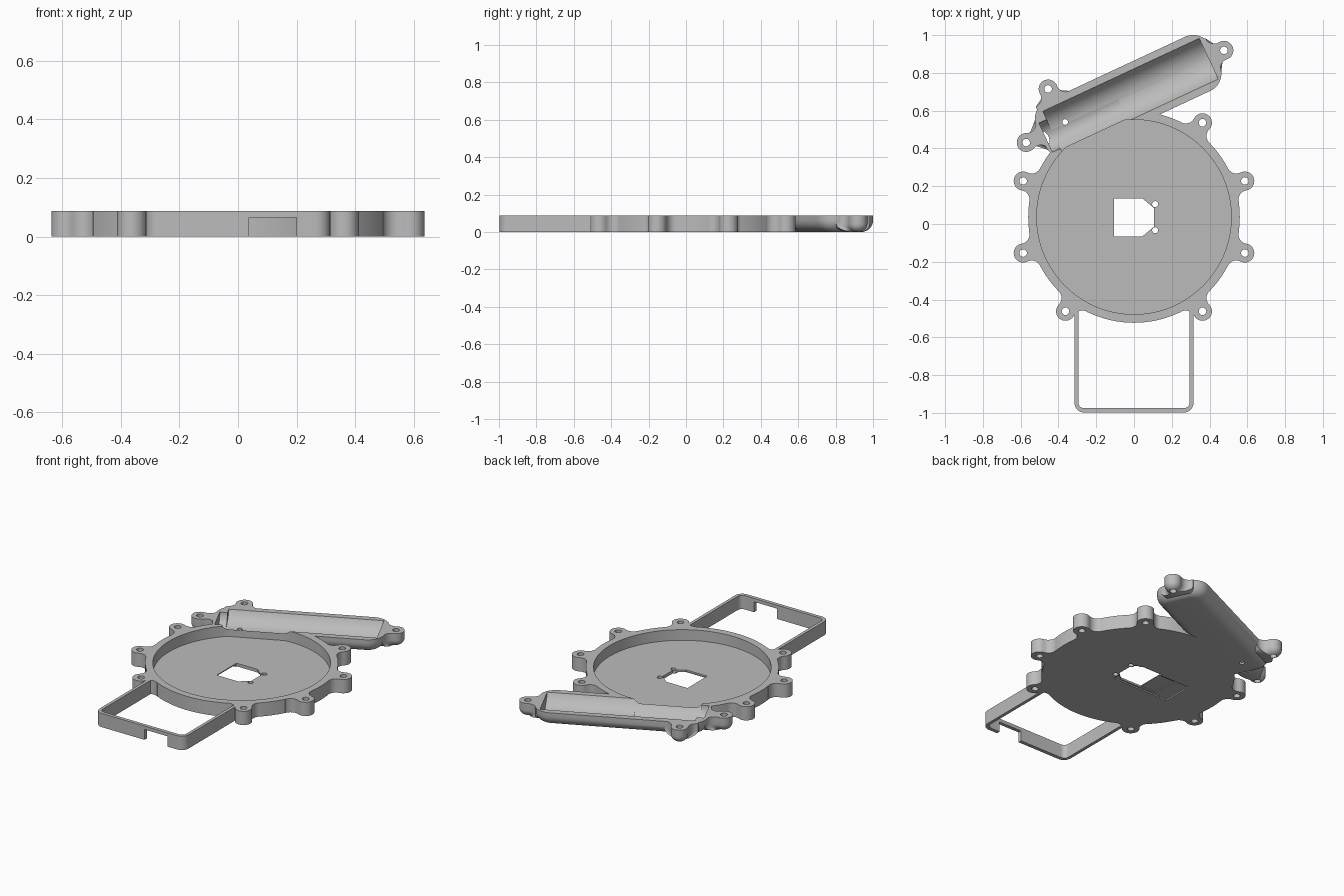
import bpy, bmesh
from math import sin, cos, pi, radians, sqrt, atan2
from mathutils import Matrix, Vector

cube = bpy.data.objects.get("Cube")
if cube:
    bpy.data.objects.remove(cube)

H = 0.088                                   # overall height
CY = 0.037                                  # disc centre in y
DISC = Matrix.Translation((0, CY, 0))
TRAY = Matrix.Rotation(radians(25), 4, 'Z')     # tray runs along its local x
ALONG = Matrix(((0, 0, 1, 0), (1, 0, 0, 0), (0, 1, 0, 0), (0, 0, 0, 1)))

grey = bpy.data.materials.new("plain grey")
grey.use_nodes = True
grey.diffuse_color = (0.5, 0.5, 0.5, 1)
grey.node_tree.nodes["Principled BSDF"].inputs["Base Color"].default_value = (0.5, 0.5, 0.5, 1)


def arc(cx, cy, r, a0, a1, n):
    return [(cx + r * cos(a0 + (a1 - a0) * i / n), cy + r * sin(a0 + (a1 - a0) * i / n))
            for i in range(n + 1)]


def circle(r, n=24, cx=0, cy=0):
    return arc(cx, cy, r, 0, 2 * pi, n)[:-1]


def rect(x0, x1, y0, y1):
    return [(x0, y0), (x1, y0), (x1, y1), (x0, y1)]


def loft(name, layers, matrix=Matrix()):
    """Closed solid through a stack of (z, outline) layers."""
    bm = bmesh.new()
    rings = [[bm.verts.new(matrix @ Vector((x, y, z))) for x, y in pts] for z, pts in layers]
    for low, high in zip(rings, rings[1:]):
        for i in range(len(low)):
            j = (i + 1) % len(low)
            bm.faces.new((low[i], low[j], high[j], high[i]))
    bm.faces.new(rings[0][::-1])
    bm.faces.new(rings[-1])
    bmesh.ops.recalc_face_normals(bm, faces=bm.faces)
    mesh = bpy.data.meshes.new(name)
    bm.to_mesh(mesh)
    bm.free()
    mesh.materials.append(grey)
    obj = bpy.data.objects.new(name, mesh)
    bpy.context.scene.collection.objects.link(obj)
    return obj


def prism(name, pts, z0=0.0, z1=H, matrix=Matrix()):
    return loft(name, [(z0, pts), (z1, pts)], matrix)


def combine(target, tool, operation):
    mod = target.modifiers.new("combine", 'BOOLEAN')
    mod.operation, mod.solver, mod.object = operation, 'EXACT', tool
    bpy.context.view_layer.update()
    result = target.evaluated_get(bpy.context.evaluated_depsgraph_get())
    mesh = bpy.data.meshes.new_from_object(result)
    target.modifiers.clear()
    target.data = mesh
    bpy.data.objects.remove(tool)


def add(target, tool):
    combine(target, tool, 'UNION')


def cut(target, tool):
    combine(target, tool, 'DIFFERENCE')


def round_steps(b, n=7):
    """Height and inset pairs for a rounded bottom edge."""
    return [(b * (1 - cos(pi / 2 * i / n)), b * (1 - sin(pi / 2 * i / n))) for i in range(n + 1)]


def lug_outline(d, r=0.05, f=0.05):
    """Ear round the origin, pointing to +x, flared into a base line at x = -d."""
    w = sqrt((r + f) ** 2 - (d - f) ** 2)
    flare = arc(f - d, -w, f, pi, atan2(w, d - f), 8)
    a = atan2(-w, f - d)
    tip = arc(0, 0, r, a, -a, 20)
    half = [(-d - 0.05, -w)] + flare
    return half + tip[1:-1] + [(x, -y) for x, y in half[::-1]]


def lug_matrix(x, y, angle, frame):
    return frame @ Matrix.Translation((x, y, 0)) @ Matrix.Rotation(angle, 4, 'Z')


# Disc with its ring of ears
body = prism("disc_body", circle(0.56, 128), matrix=DISC)
holes = []
for deg in (54, 18, -18, -54, -126, -162, 162):
    a = radians(deg)
    m = lug_matrix(0.617 * cos(a), 0.617 * sin(a), a, DISC)
    add(body, prism("ear", lug_outline(0.065), matrix=m))
    holes.append(m)


# Slanted tray with a rounded underside
def tray_outline(inset):
    hx, hy, r, pts = 0.5075 - inset, 0.158 - inset, 0.1 - inset, []
    for k, (sx, sy) in enumerate(((1, 1), (-1, 1), (-1, -1), (1, -1))):
        pts += arc(0.2575 + sx * (hx - r), 0.626 + sy * (hy - r), r, k * pi / 2, (k + 1) * pi / 2, 10)
    return pts


add(body, loft("tray", [(z, tray_outline(i)) for z, i in round_steps(0.065)] +
               [(H, tray_outline(0))], TRAY))

# Tray ears, rounded underneath
for u, v, a, d in ((0.82, 0.632, 0, 0.062), (-0.335, 0.632, pi, 0.094), (-0.11, 0.84, pi / 2, 0.058)):
    m = lug_matrix(u, v, a, TRAY)
    shape = lug_outline(d)
    layers = []
    for z, inset in round_steps(0.044):
        s = 1 - inset / 0.05
        layers.append((z, [(x * s, y * s) for x, y in shape]))
    add(body, loft("tray_ear", layers + [(H, shape)], m))
    holes.append(m)

# Round disc recess, stopped by the tray side
centre = TRAY.inverted() @ Vector((0, CY, 0))
recess = [(x, min(y, 0.52)) for x, y in circle(0.515, 128, centre.x, centre.y)]
cut(body, prism("recess", recess, 0.02, 0.2, TRAY))

# Cylindrical trough and the narrower groove at its end
cut(body, prism("trough", circle(0.13, 64, 0.626, 0.14), -0.185, 0.728, TRAY @ ALONG))
cut(body, prism("groove", circle(0.085, 48, 0.612, 0.092), -0.23, 0.203, TRAY @ ALONG))

# Screw holes and wire hole
for m in holes:
    cut(body, prism("screw_hole", circle(0.02), -0.1, 0.2, m))
cut(body, prism("wire_hole", circle(0.015, 20, -0.365, 0.54), -0.1, 0.2))

# Central opening, its two pin holes and the pocket underneath
opening = [(-0.105, 0.135), (0.045, 0.135), (0.105, 0.085),
           (0.105, -0.015), (0.045, -0.065), (-0.105, -0.065)]
cut(body, prism("opening", opening, -0.1, 0.2))
for y in (0.105, -0.033):
    cut(body, prism("pin_hole", circle(0.016, 20, 0.112, y), -0.1, 0.2))
cut(body, prism("pocket", rect(-0.31, 0.09, -0.075, 0.125), -0.1, 0.008))
cut(body, prism("pocket_step", rect(-0.21, -0.09, -0.06, 0.11), -0.1, 0.014))

# U-shaped frame at the front with a notch in its bar
def u_path(x, y, r):
    return ([(-x, -0.425)] + arc(r - x, y + r, r, pi, 1.5 * pi, 8) +
            arc(x - r, y + r, r, 1.5 * pi, 2 * pi, 8) + [(x, -0.425)])


frame = prism("front_frame", u_path(0.315, -0.998, 0.05) + u_path(0.295, -0.975, 0.03)[::-1])
cut(frame, prism("notch", rect(0.037, 0.2, -1.1, -0.9), -0.1, 0.066))

# Smooth curved walls, keep sharp edges
bpy.ops.object.select_all(action='DESELECT')
for obj in (body, frame):
    obj.select_set(True)
bpy.context.view_layer.objects.active = body
bpy.ops.object.shade_smooth_by_angle(angle=radians(30))
